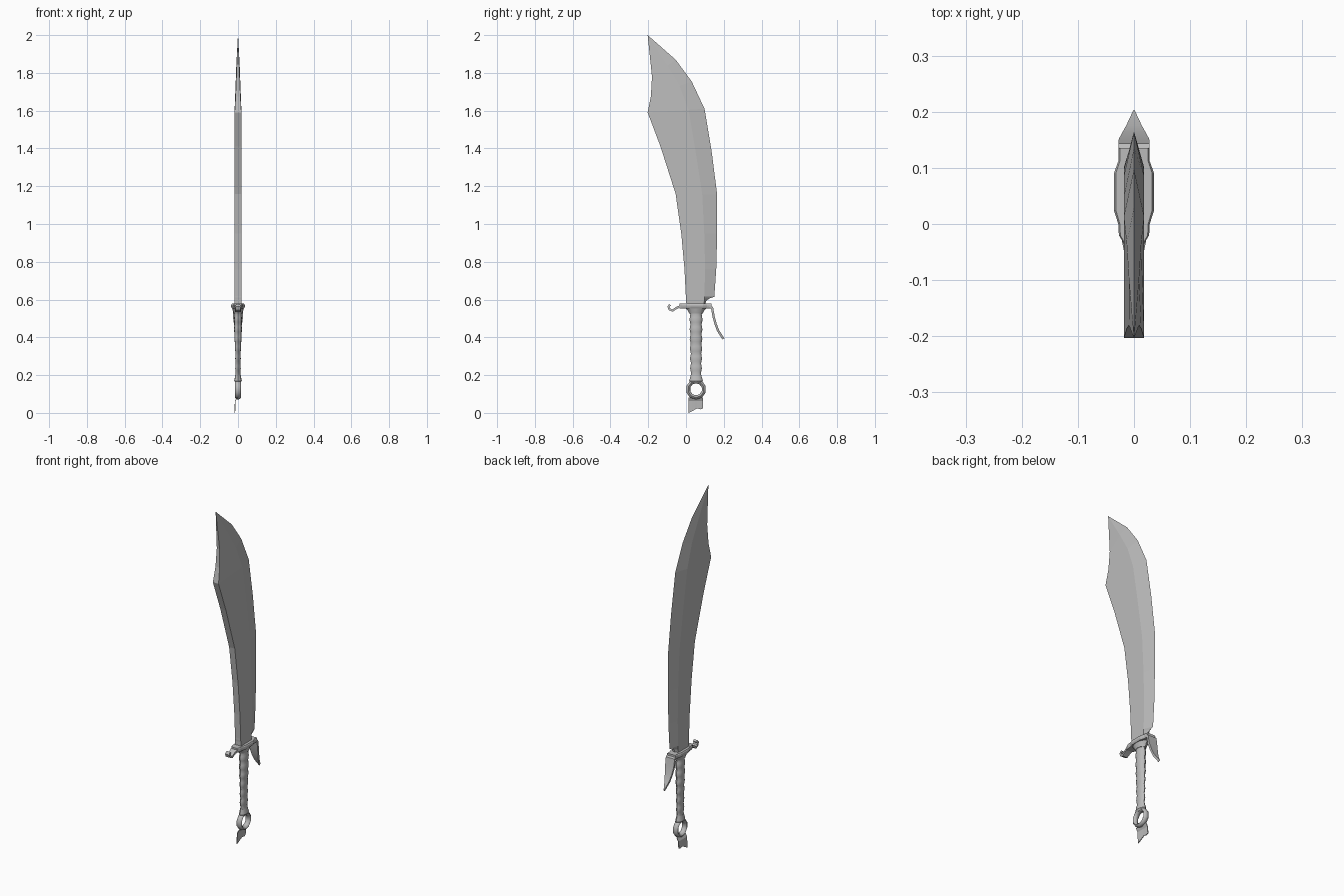
import bpy, bmesh, math
from mathutils import Vector

cube = bpy.data.objects.get("Cube")
if cube:
    bpy.data.objects.remove(cube)

steel = bpy.data.materials.new("grey_steel")
steel.use_nodes = True
COL = (0.5, 0.5, 0.5, 1)
steel.diffuse_color = COL
steel.node_tree.nodes["Principled BSDF"].inputs["Base Color"].default_value = COL


def finish(name, bm, smooth=None):
    bmesh.ops.remove_doubles(bm, verts=bm.verts, dist=0.0001)
    bmesh.ops.recalc_face_normals(bm, faces=bm.faces)
    mesh = bpy.data.meshes.new(name)
    bm.to_mesh(mesh)
    bm.free()
    mesh.materials.append(steel)
    ob = bpy.data.objects.new(name, mesh)
    bpy.context.collection.objects.link(ob)
    if smooth:
        bpy.ops.object.select_all(action='DESELECT')
        ob.select_set(True)
        bpy.context.view_layer.objects.active = ob
        bpy.ops.object.shade_smooth_by_angle(angle=math.radians(smooth))
    return ob


def loft(name, rings, smooth=None, closed=False):
    """Skin a list of equal-length point rings, capping open ends."""
    bm = bmesh.new()
    vs = [[bm.verts.new(p) for p in ring] for ring in rings]
    n = len(vs[0])
    for i in range(len(vs) if closed else len(vs) - 1):
        a, b = vs[i], vs[(i + 1) % len(vs)]
        for j in range(n):
            k = (j + 1) % n
            bm.faces.new((a[j], a[k], b[k], b[j]))
    if not closed:
        bm.faces.new(vs[0])
        bm.faces.new(vs[-1])
    return finish(name, bm, smooth)


def ellipse(cy, z, rx, ry, n=12):
    return [(rx * math.cos(2 * math.pi * i / n), cy + ry * math.sin(2 * math.pi * i / n), z)
            for i in range(n)]


def strip(name, path, thick):
    """Bent flat bar; path holds (y, z, half width in x)."""
    rings = []
    for i, (y, z, w) in enumerate(path):
        a, b = path[max(i - 1, 0)], path[min(i + 1, len(path) - 1)]
        t = Vector((b[0] - a[0], b[1] - a[1])).normalized() * thick / 2
        rings.append([(-w, y - t.y, z + t.x), (w, y - t.y, z + t.x),
                      (w, y + t.y, z - t.x), (-w, y + t.y, z - t.x)])
    return loft(name, rings, 30)


# Blade: spine y, z | edge y, z | half thickness | ridge position from spine to edge
stations = [
    (0.000, 0.57, 0.100, 0.57, 0.018, 0.95),
    (0.000, 0.60, 0.108, 0.595, 0.018, 0.90),
    (-0.001, 0.61, 0.125, 0.606, 0.018, 0.78),
    (-0.001, 0.62, 0.150, 0.615, 0.018, 0.65),
    (-0.008, 0.76, 0.160, 0.76, 0.018, 0.65),
    (-0.025, 0.95, 0.165, 0.95, 0.018, 0.64),
    (-0.055, 1.16, 0.165, 1.155, 0.018, 0.64),
    (-0.135, 1.41, 0.135, 1.39, 0.018, 0.68),
    (-0.203, 1.59, 0.098, 1.61, 0.018, 0.72),
    (-0.186, 1.675, 0.030, 1.755, 0.013, 0.70),
    (-0.180, 1.78, -0.055, 1.87, 0.009, 0.65),
    (-0.203, 2.00, -0.202, 1.999, 0.0004, 0.50),
]
rings = []
for sy, sz, ey, ez, h, f in stations:
    ry, rz = sy + (ey - sy) * f, sz + (ez - sz) * f
    rings.append([(-h, sy, sz), (h, sy, sz), (h, ry, rz), (0, ey, ez), (-h, ry, rz)])
loft("blade", rings)

# Guard plate with stepped outline
half = [(0.018, -0.035), (0.027, -0.02), (0.028, 0.0), (0.036, 0.025),
        (0.036, 0.09), (0.028, 0.112), (0.028, 0.135)]
outline = half + [(-x, y) for x, y in reversed(half)]
loft("guard_plate", [[(x * s, y, z) for x, y in outline]
                     for z, s in ((0.553, 0.88), (0.562, 1), (0.572, 1), (0.578, 0.9))])

# Collar below the guard
loft("guard_collar", [ellipse(0.053, 0.525, 0.022, 0.036),
                      ellipse(0.053, 0.54, 0.027, 0.042),
                      ellipse(0.053, 0.557, 0.031, 0.058)], 35)

# Front hook and rear pointed quillon
strip("front_quillon", [(-0.025, 0.566, 0.022), (-0.05, 0.556, 0.017), (-0.072, 0.541, 0.015),
                        (-0.088, 0.549, 0.014), (-0.093, 0.562, 0.013),
                        (-0.084, 0.573, 0.011)], 0.012)
strip("rear_quillon", [(0.125, 0.567, 0.028), (0.138, 0.558, 0.028), (0.146, 0.51, 0.027),
                       (0.157, 0.47, 0.021), (0.170, 0.435, 0.014),
                       (0.198, 0.392, 0.001)], 0.012)

# Grip with wrapped ridges, slimmer toward the pommel
grip = []
RIDGES = 7
for i in range(RIDGES * 4 + 1):
    t = i / (RIDGES * 4)
    z = 0.545 - 0.36 * t
    wave = 0.0025 * math.cos(2 * math.pi * t * RIDGES)
    rx = 0.020 if z > 0.42 else max(0.0135, 0.020 - (0.42 - z) * 0.06)
    grip.append(ellipse(0.053, z, rx + wave * 0.5, 0.033 - 0.005 * t + wave))
loft("grip", grip, 40)

# Pommel collar and ring
loft("pommel_collar", [ellipse(0.053, z, rx, ry) for z, rx, ry in
                       ((0.20, 0.014, 0.028), (0.185, 0.017, 0.032),
                        (0.17, 0.020, 0.036), (0.16, 0.014, 0.030))], 40)
ring = []
for i in range(10):
    a = 2 * math.pi * i / 10 + math.pi / 2
    tube = []
    for j in range(8):
        b = 2 * math.pi * j / 8
        r = 0.043 + 0.011 * math.cos(b)
        tube.append((0.016 * math.sin(b), 0.053 + r * math.cos(a), 0.125 + r * math.sin(a)))
    ring.append(tube)
loft("pommel_ring", ring, 45, closed=True)

# Torn cloth strip hanging from the ring: y, ragged lower z
hem = [(0.013, 0.0), (0.028, 0.007), (0.045, 0.016), (0.06, 0.024),
       (0.076, 0.019), (0.091, 0.024)]
rings = []
for y, z in hem:
    profile = [(-0.004, 0.082), (-0.014, 0.062), (-0.017, z)]
    rings.append([(x + 0.002, y, h) for x, h in profile] +
                 [(x - 0.002, y, h) for x, h in reversed(profile)])
loft("cloth_strip", rings)
